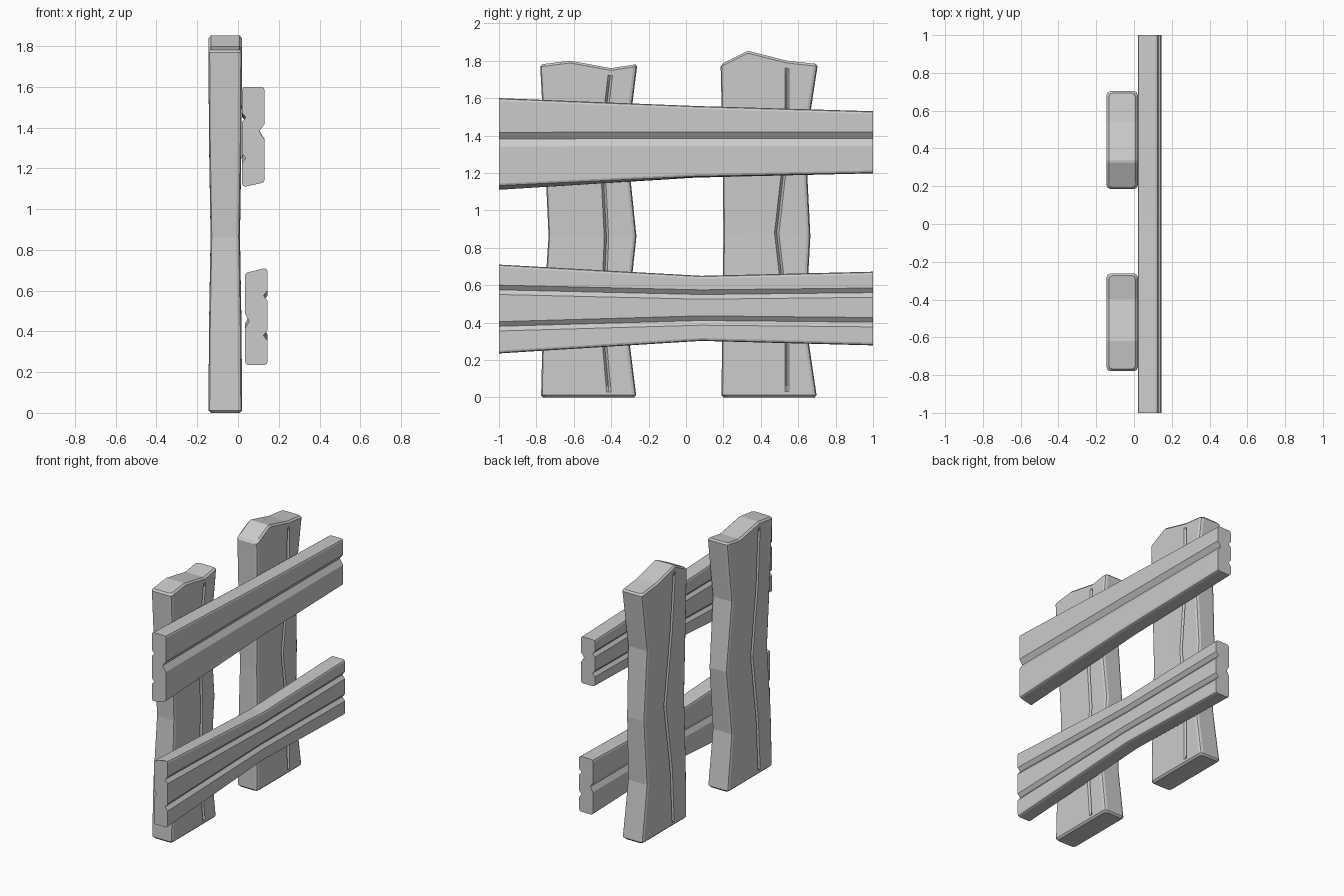
import bpy, bmesh

if "Cube" in bpy.data.objects:
    bpy.data.objects.remove(bpy.data.objects["Cube"])


def interp(keys, t):
    """Linear interpolation in rows whose first column is the parameter."""
    for a, b in zip(keys, keys[1:]):
        if t <= b[0]:
            f = (t - a[0]) / (b[0] - a[0])
            return [p + (q - p) * f for p, q in zip(a, b)]
    return list(keys[-1])


def loft(name, rings, strip_caps):
    """Skin equal-length rings and close both ends."""
    bm = bmesh.new()
    rows = [[bm.verts.new(p) for p in r] for r in rings]
    n = len(rows[0])
    for a, b in zip(rows, rows[1:]):
        for i in range(n):
            j = (i + 1) % n
            bm.faces.new((a[i], a[j], b[j], b[i]))
    for r in (rows[0], rows[-1]):
        if strip_caps:
            for i in range(n // 2 - 1):
                bm.faces.new((r[i], r[i + 1], r[n - 2 - i], r[n - 1 - i]))
        else:
            bm.faces.new(r)
    bmesh.ops.recalc_face_normals(bm, faces=bm.faces)
    me = bpy.data.meshes.new(name)
    bm.to_mesh(me)
    bm.free()
    ob = bpy.data.objects.new(name, me)
    bpy.context.collection.objects.link(ob)


def post(name, keys, top):
    """Upright plank; keys rows: z, left y, right y, back crack y, front crack y, half depth."""
    # rows: height, crack depth, end inset
    stations = [(0, 0, .012), (.012, 0, 0), (.03, 0, 0), (.06, .018, 0), (.4, .018, 0),
                (.86, .018, 0), (1.35, .018, 0), (1.71, .018, 0), (1.74, 0, 0),
                (1.768, 0, 0), (1.78, 0, .012)]
    c, w, xm = .02, .012, -.0625
    rings = []
    for t, d, inset in stations:
        _, y0, y1, a, b, h = interp(keys, t)
        y0, y1, h = y0 + inset, y1 - inset, h - inset

        def side(s, da, db):
            pts = [(h - c, y0), (h - .3 * c, y0 + .3 * c), (h, y0 + c),
                   (h, a - w), (h - da, a), (h, a + w),
                   (h, b - w), (h - db, b), (h, b + w),
                   (h, y1 - c), (h - .3 * c, y1 - .3 * c), (h - c, y1)]
            return [(xm + s * x, y, t * interp(top, y)[1] / 1.78) for x, y in pts]

        rings.append(side(1, 0, d) + side(-1, d, 0)[::-1])
    loft(name, rings, True)


def rail(name, x0, x1, stations, front, back):
    """Cross plank; stations rows: y, bottom, top, bottom tilt, top tilt, groove z..."""
    c = .015
    nf = front[0]

    def grooves(x, zs, spec, s):
        _, lo, up, d = spec
        return [p for z in zs for p in ((x, z - lo), (x - s * d, z), (x, z + up))]

    rings = []
    for y, zb, zt, tb, tt, *g in stations:
        zf, ztb = zb + tb, zt - tt
        right = [(x1 - c, zf), (x1 - .3 * c, zf + .3 * c), (x1, zf + c)]
        right += grooves(x1, g[:nf], front, 1)
        right += [(x1, zt - c), (x1 - .3 * c, zt - .3 * c), (x1 - c, zt)]
        left = [(x0 + c, zb), (x0 + .3 * c, zb + .3 * c), (x0, zb + c)]
        left += grooves(x0, g[nf:], back, -1)
        left += [(x0, ztb - c), (x0 + .3 * c, ztb - .3 * c), (x0 + c, ztb)]
        rings.append([(x, y, z) for x, z in right + left[::-1]])
    loft(name, rings, False)


# Upright posts
post("left_post",
     [(0, -.775, -.265, -.62, -.41, .0825), (.4, -.765, -.315, -.60, -.445, .080),
      (.86, -.735, -.265, -.55, -.425, .072), (1.35, -.757, -.315, -.60, -.45, .080),
      (1.78, -.78, -.26, -.62, -.40, .0825)],
     [(-.80, 1.78), (-.78, 1.78), (-.62, 1.80), (-.40, 1.76), (-.26, 1.782)])
post("right_post",
     [(0, .19, .70, .35, .54, .0825), (.4, .193, .64, .37, .54, .080),
      (.86, .20, .665, .43, .485, .072), (1.35, .195, .64, .37, .54, .080),
      (1.78, .185, .705, .335, .54, .0825)],
     [(.17, 1.78), (.185, 1.78), (.33, 1.853), (.54, 1.80), (.705, 1.782)])

# Cross rails: groove spec is (count, lower half width, upper half width, depth)
rail("upper_rail", .02, .13,
     [(-1, 1.11, 1.60, .018, 0, 1.382, 1.25, 1.45),
      (.05, 1.175, 1.558, .003, 0, 1.384, 1.28, 1.44),
      (1, 1.198, 1.53, 0, 0, 1.384, 1.29, 1.43)],
     (1, .04, .035, .025), (2, .022, .022, .018))
rail("lower_rail", .035, .145,
     [(-1, .235, .71, 0, .02, .38, .575, .45),
      (.08, .302, .65, 0, .005, .411, .55, .475),
      (1, .278, .672, 0, 0, .402, .56, .475)],
     (2, .025, .025, .02), (1, .035, .035, .02))
